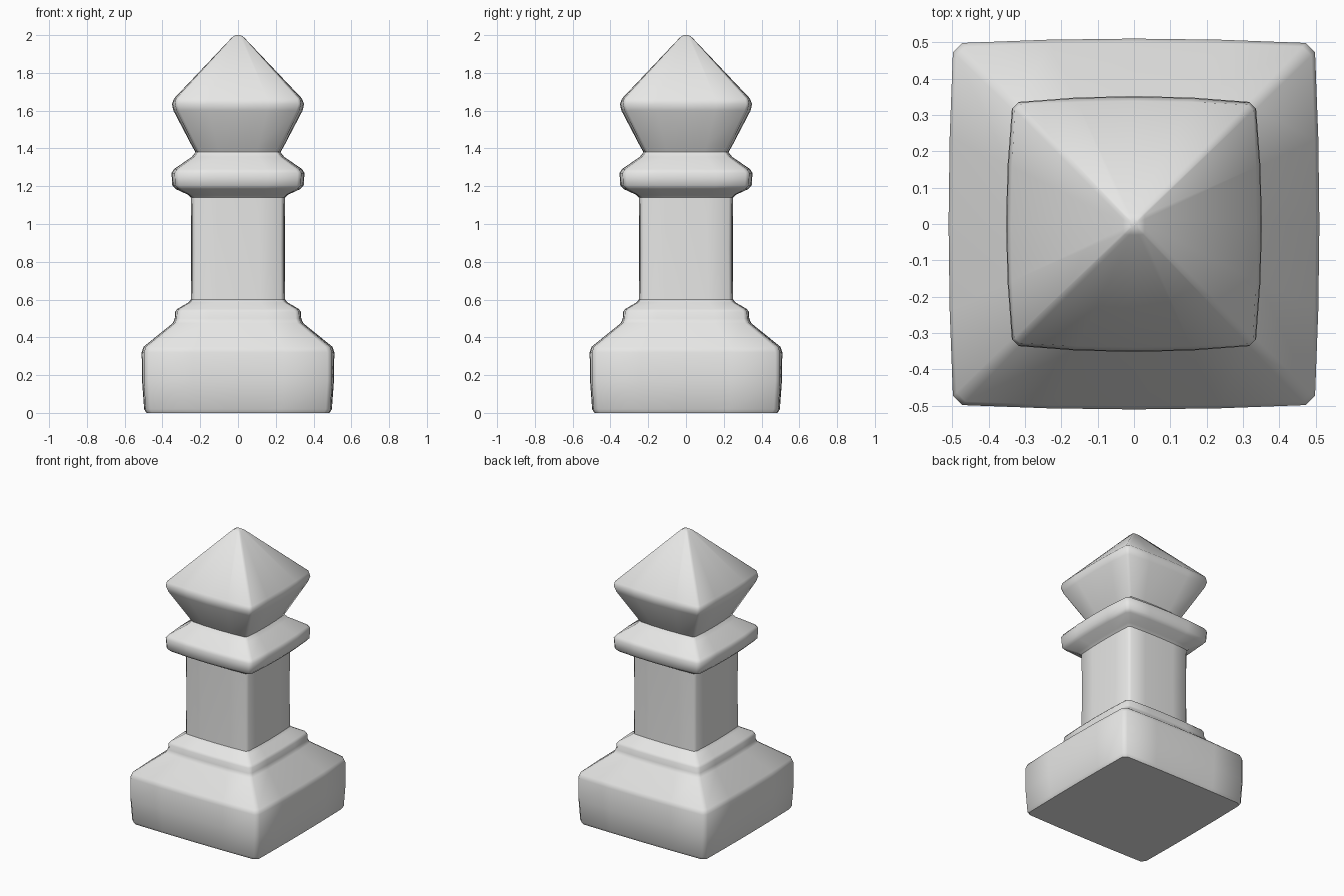
import bpy, bmesh, math

if "Cube" in bpy.data.objects:
    bpy.data.objects.remove(bpy.data.objects["Cube"])

stone = bpy.data.materials.new("pale stone")
stone.diffuse_color = (0.8, 0.8, 0.79, 1)
stone.use_nodes = True
stone.node_tree.nodes["Principled BSDF"].inputs["Base Color"].default_value = stone.diffuse_color


def ring(bm, half, z, bulge, cut):
    """Square section with clipped corners and gently bowed sides."""
    corner = half - bulge
    verts = []
    for q in range(4):
        c, s = round(math.cos(q * math.pi / 2)), round(math.sin(q * math.pi / 2))
        for t in (-1, -0.5, 0, 0.5, 1):
            x = corner + bulge * (1 - t * t)
            y = t * (corner - cut)
            verts.append(bm.verts.new((x * c - y * s, x * s + y * c, z)))
    return verts


def loft(name, profile, bottom=False, top=False):
    """Join square sections given as (half width, height, bulge, corner cut)."""
    bm = bmesh.new()
    rings = [ring(bm, *p) for p in profile]
    n = len(rings[0])
    for a, b in zip(rings, rings[1:]):
        for i in range(n):
            j = (i + 1) % n
            bm.faces.new((a[i], a[j], b[j], b[i]))
    if bottom:
        bm.faces.new(rings[0][::-1])
    if top:
        bm.faces.new(rings[-1])
    mesh = bpy.data.meshes.new(name)
    bm.to_mesh(mesh)
    bm.free()
    mesh.materials.append(stone)
    obj = bpy.data.objects.new(name, mesh)
    bpy.context.collection.objects.link(obj)
    bpy.context.view_layer.objects.active = obj
    bpy.ops.object.select_all(action='DESELECT')
    obj.select_set(True)
    bpy.ops.object.shade_smooth_by_angle(angle=math.radians(48))
    return obj


# Boundary sections shared by neighbouring parts
foot = (0.25, 0.60, 0.008, 0.015)
shaft_top = (0.25, 1.14, 0.008, 0.015)
neck = (0.225, 1.38, 0.01, 0.015)

# Base block, sloped shoulder and step
loft("base", [
    (0.485, 0.00, 0.005, 0.025), (0.497, 0.02, 0.007, 0.025),
    (0.508, 0.17, 0.010, 0.025), (0.510, 0.32, 0.012, 0.025),
    (0.500, 0.35, 0.012, 0.025), (0.345, 0.475, 0.010, 0.02),
    (0.335, 0.50, 0.010, 0.02), (0.333, 0.535, 0.010, 0.02),
    (0.322, 0.55, 0.010, 0.02), (0.262, 0.585, 0.008, 0.015), foot],
    bottom=True)

# Square shaft
loft("shaft", [foot, (0.248, 0.87, 0.008, 0.015), shaft_top])

# Projecting collar
loft("collar", [
    shaft_top, (0.265, 1.155, 0.008, 0.015), (0.33, 1.185, 0.015, 0.02),
    (0.348, 1.205, 0.016, 0.02), (0.352, 1.27, 0.016, 0.02),
    (0.34, 1.29, 0.016, 0.02), (0.245, 1.355, 0.012, 0.015), neck])

# Flared finial with pyramid top
loft("finial", [
    neck, (0.245, 1.415, 0.012, 0.015), (0.342, 1.60, 0.018, 0.015),
    (0.35, 1.635, 0.016, 0.015), (0.338, 1.665, 0.010, 0.015),
    (0.03, 1.99, 0.001, 0.004), (0.012, 2.00, 0.0, 0.002)], top=True)
